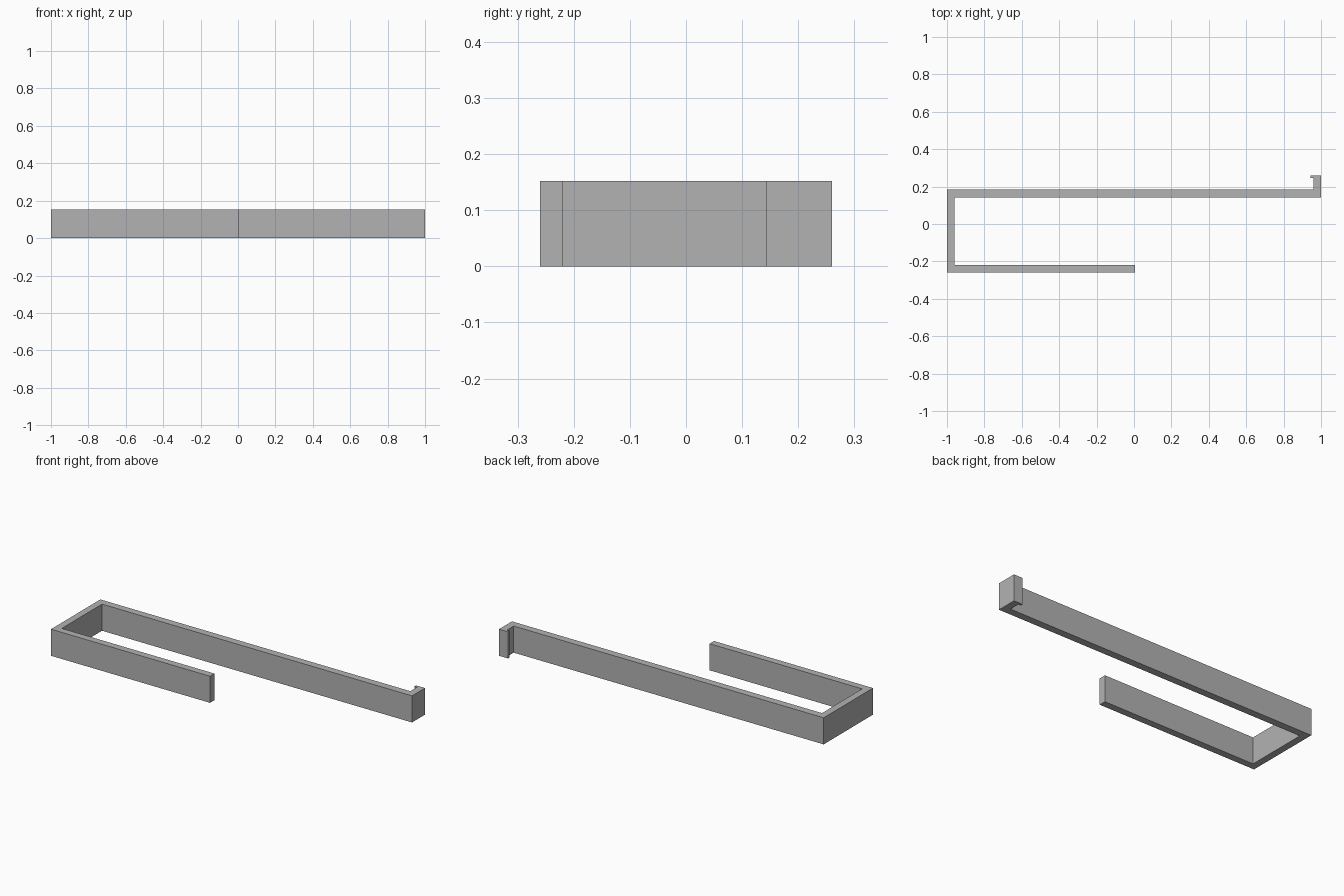
import bpy
import bmesh

cube = bpy.data.objects.get("Cube")
if cube:
    bpy.data.objects.remove(cube, do_unlink=True)

HEIGHT = 0.152

# Single plain grey finish
grey = bpy.data.materials.new("plain grey")
grey.use_nodes = True
grey.diffuse_color = (0.45, 0.45, 0.45, 1)
grey.node_tree.nodes["Principled BSDF"].inputs["Base Color"].default_value = (0.45, 0.45, 0.45, 1)

# Outline of the bent strip: short arm, end wall, long arm, hooked lip
outline = [
    (-1, -0.26), (0.005, -0.26), (0.005, -0.22), (-0.96, -0.22),
    (-0.96, 0.143), (1, 0.143), (1, 0.26), (0.943, 0.26),
    (0.943, 0.246), (0.96, 0.246), (0.96, 0.185), (-1, 0.185),
]

# Raise the outline to the strip height
bm = bmesh.new()
base = bm.faces.new([bm.verts.new((x, y, 0)) for x, y in outline])
raised = bmesh.ops.extrude_face_region(bm, geom=[base])["geom"]
top_verts = [v for v in raised if isinstance(v, bmesh.types.BMVert)]
bmesh.ops.translate(bm, verts=top_verts, vec=(0, 0, HEIGHT))
bmesh.ops.recalc_face_normals(bm, faces=bm.faces)

mesh = bpy.data.meshes.new("hooked_bracket")
bm.to_mesh(mesh)
bm.free()
mesh.materials.append(grey)
bracket = bpy.data.objects.new("hooked_bracket", mesh)
bpy.context.collection.objects.link(bracket)
